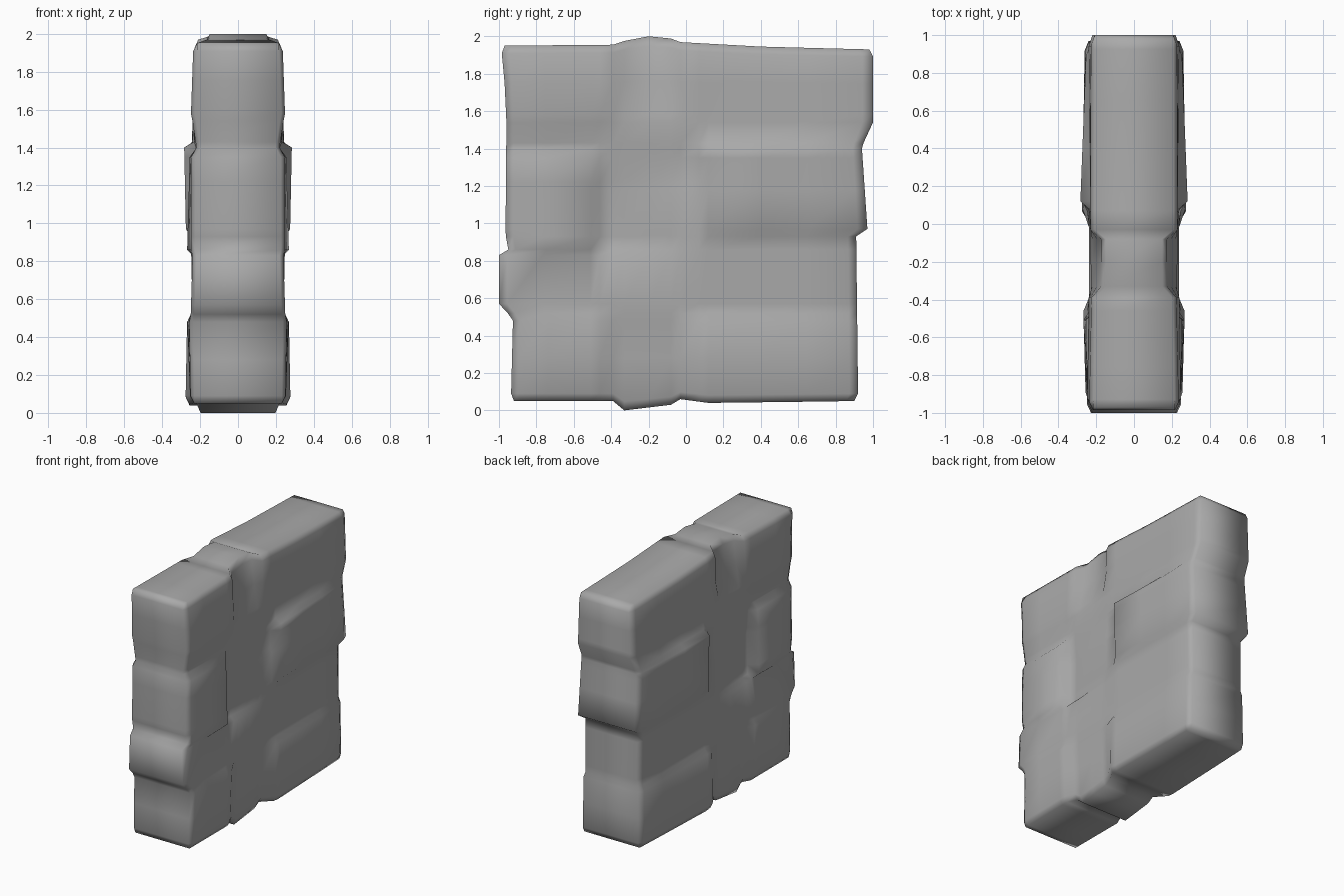
import bpy, bmesh

if "Cube" in bpy.data.objects:
    bpy.data.objects.remove(bpy.data.objects["Cube"])

# grid lines following the stone joints
YS = [-.96, -.92, -.75, -.51, -.46, -.39, -.33, -.2, -.08, -.03, .07, .12, .4, .65, .9, .95]
ZS = [.05, .09, .28, .48, .52, .57, .83, .86, .93, .97, 1.18, 1.22, 1.35, 1.4, 1.43,
      1.54, 1.58, 1.75, 1.9, 1.94]

# outline of the wall piece: (position along the side, edge offset)
LEFT = [(.05, -.92), (.09, -.935), (.49, -.925), (.57, -1), (.83, -1), (.86, -.95), (.94, -.965),
        (1.54, -.96), (1.75, -.97), (1.9, -.985), (1.94, -.97)]
RIGHT = [(.05, .9), (.09, .92), (.93, .91), (.97, .97), (1.41, .94), (1.54, 1), (1.9, 1), (1.94, .98)]
TOP = [(-.96, 1.95), (-.39, 1.955), (-.33, 1.975), (-.2, 2), (-.1, 2), (-.05, 1.97),
       (.4, 1.945), (.95, 1.93)]
BOTTOM = [(-.96, .05), (-.39, .05), (-.33, 0), (-.08, .03), (-.03, .06), (.12, .04), (.95, .05)]

# stones: y0, y1, z0, z1, half thickness at the bottom left, bottom right, top left, top right
STONES = [
    (-1, -.36, 1.56, 2, .25, .24, .235, .22),
    (-1, -.48, 1.37, 1.56, .215, .215, .245, .235),
    (-1, -.48, .85, 1.365, .245, .27, .245, .255),
    (-1, -.4, .5, .845, .25, .25, .24, .235),
    (-1, -.4, 0, .5, .25, .25, .255, .27),
    (-.4, -.01, 0, .5, .215, .215, .235, .235),
    (-.01, 1, 0, .5, .28, .255, .27, .25),
    (.1, 1, .95, 1.415, .275, .26, .285, .25),
    (0, 1, .5, .95, .24, .235, .25, .24),
    (-.36, -.05, 1.56, 2, .225, .225, .16, .16),
    (-.05, 1, 1.415, 2, .23, .245, .23, .225),
    (-.48, .1, 1.2, 1.56, .2, .225, .23, .23),
    (-.48, .1, .85, 1.2, .2, .24, .195, .24),
]


def along(pts, s):
    if s <= pts[0][0]:
        return pts[0][1]
    for (a, va), (b, vb) in zip(pts, pts[1:]):
        if s <= b:
            return va + (vb - va) * (s - a) / (b - a)
    return pts[-1][1]


def half_thickness(y, z):
    for y0, y1, z0, z1, bl, br, tl, tr in STONES:
        if y0 <= y <= y1 and z0 <= z <= z1:
            u, v = (y - y0) / (y1 - y0), (z - z0) / (z1 - z0)
            return (bl * (1 - u) + br * u) * (1 - v) + (tl * (1 - u) + tr * u) * v
    return .238


def warp(y, z):
    """Push the regular grid out to the uneven outline."""
    yy, zz = y, z
    if y < -.6:
        yy = y + (along(LEFT, z) - YS[0]) * (y + .6) / (YS[0] + .6)
    if y > .6:
        yy = y + (along(RIGHT, z) - YS[-1]) * (y - .6) / (YS[-1] - .6)
    if z < .3:
        zz = z + (along(BOTTOM, y) - ZS[0]) * (.3 - z) / (.3 - ZS[0])
    if z > 1.7:
        zz = z + (along(TOP, y) - ZS[-1]) * (z - 1.7) / (ZS[-1] - 1.7)
    return yy, zz


bm = bmesh.new()
ny, nz = len(YS), len(ZS)
sides = []
for s in (1, -1):
    g = {}
    for i, y in enumerate(YS):
        for j, z in enumerate(ZS):
            t = half_thickness(y, z)
            if i in (0, ny - 1) or j in (0, nz - 1):
                t -= .02                      # eased rim
            g[i, j] = bm.verts.new((s * t, *warp(y, z)))
    sides.append(g)
    for i in range(ny - 1):
        for j in range(nz - 1):
            bm.faces.new((g[i, j], g[i + 1, j], g[i + 1, j + 1], g[i, j + 1]))

# end faces around the outline
ring = ([(i, 0) for i in range(ny - 1)] + [(ny - 1, j) for j in range(nz - 1)]
        + [(i, nz - 1) for i in range(ny - 1, 0, -1)] + [(0, j) for j in range(nz - 1, 0, -1)])
a, b = sides
for p, q in zip(ring, ring[1:] + ring[:1]):
    bm.faces.new((a[p], a[q], b[q], b[p]))
bmesh.ops.recalc_face_normals(bm, faces=bm.faces[:])

mesh = bpy.data.meshes.new("stone_wall")
bm.to_mesh(mesh)
bm.free()
mat = bpy.data.materials.new("stone grey")
mat.diffuse_color = (.4, .4, .4, 1)
mat.use_nodes = True
mat.node_tree.nodes["Principled BSDF"].inputs["Base Color"].default_value = mat.diffuse_color
mesh.materials.append(mat)
wall = bpy.data.objects.new("stone_wall", mesh)
bpy.context.collection.objects.link(wall)
for p in mesh.polygons:
    p.use_smooth = True
